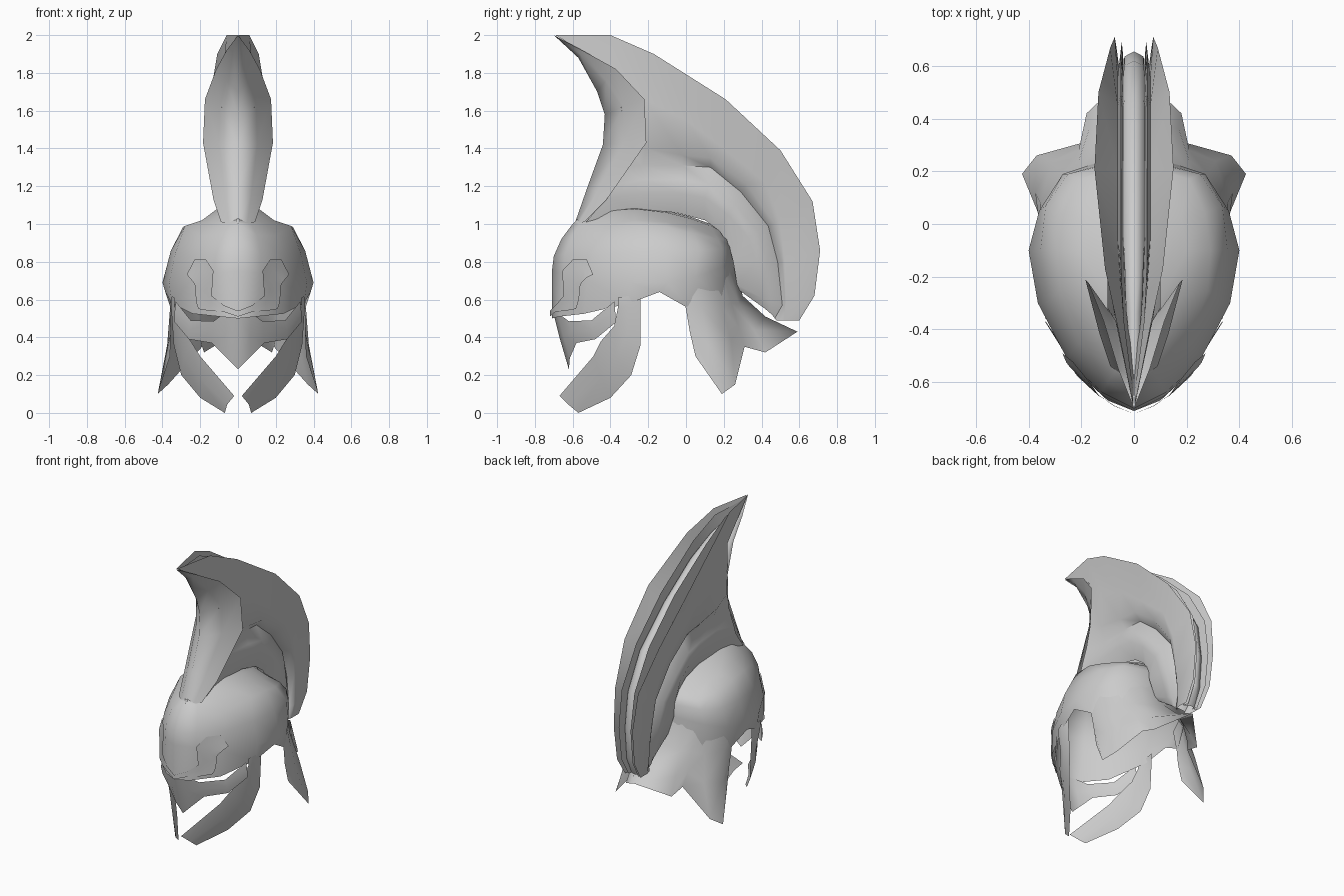
import bpy, bmesh
from mathutils import Vector
from mathutils.bvhtree import BVHTree

steel = bpy.data.materials.new("grey_steel")
steel.diffuse_color = (0.6, 0.6, 0.6, 1)


def loft(name, rails, ref=(0, -0.1, 0.65), angle=0.9):
    """Skin a strip of quads between rails of equal length, mirrored across x."""
    rails = [[Vector(p) for p in r] for r in rails]
    ref = Vector(ref)
    bm = bmesh.new()
    rows = [[bm.verts.new(p) for p in r] for r in rails]
    for a, b in zip(rows, rows[1:]):
        for i in range(len(a) - 1):
            bm.faces.new((a[i], a[i + 1], b[i + 1], b[i]))
    bmesh.ops.remove_doubles(bm, verts=bm.verts, dist=0.0005)
    bm.normal_update()
    # turn the skin so it faces away from the helmet's middle
    if sum(f.normal.dot(f.calc_center_median() - ref) * f.calc_area() for f in bm.faces) < 0:
        bmesh.ops.reverse_faces(bm, faces=bm.faces)
    mesh = bpy.data.meshes.new(name)
    bm.to_mesh(mesh)
    bm.free()
    mesh.materials.append(steel)
    obj = bpy.data.objects.new(name, mesh)
    bpy.context.collection.objects.link(obj)
    bpy.ops.object.select_all(action='DESELECT')
    obj.select_set(True)
    bpy.context.view_layer.objects.active = obj
    bpy.ops.object.shade_smooth_by_angle(angle=angle)
    mirror = obj.modifiers.new("mirror", 'MIRROR')
    mirror.merge_threshold = 0.002
    return obj


def mix(a, b, t):
    return [Vector(p).lerp(Vector(q), t) for p, q in zip(a, b)]


# Skull: rails run front to back, from the crown down to the rim
crown = [(.01, -.58, 1.02), (.03, -.5, 1.05), (.08, -.4, 1.07), (.11, -.27, 1.08),
         (.11, -.1, 1.06), (.09, .02, 1.03), (.06, .13, .99), (0, .22, .95)]
upper = [(0, -.6, 1.0), (.07, -.56, 1.0), (.15, -.42, 1.0), (.19, -.27, 1.02),
         (.2, -.1, 1.01), (.18, .02, .99), (.13, .15, .95), (0, .23, .93)]
shoulder = [(0, -.66, .92), (.1, -.6, .94), (.21, -.45, .94), (.28, -.25, .99),
            (.29, -.1, .985), (.27, .04, .95), (.21, .17, .92), (0, .24, .92)]
temple = [(0, -.7, .83), (.12, -.64, .84), (.24, -.49, .83), (.33, -.3, .85),
          (.355, -.1, .86), (.335, .07, .86), (.25, .19, .87), (0, .25, .88)]
widest = [(0, -.71, .75), (.12, -.65, .74), (.25, -.52, .7), (.365, -.3, .69),
          (.4, -.1, .69), (.36, .05, .72), (.27, .19, .77), (0, .26, .8)]
rim = [(0, -.71, .5), (.1, -.67, .51), (.24, -.54, .525), (.35, -.3, .58),
       (.385, -.14, .64), (.355, .02, .55), (.26, .19, .6), (0, .28, .66)]
ridge = [(0, y, z + .01) for x, y, z in crown]
skull = loft("skull", [ridge, crown, upper, shoulder, temple, widest, rim])

# Brow guard: thin plate laid over the skull, given as (x, z)
tree = BVHTree.FromPolygons([v.co for v in skull.data.vertices],
                            [p.vertices for p in skull.data.polygons])


def on_skull(x, z):
    hit, n, _, _ = tree.ray_cast(Vector((x + .001, -2, z)), Vector((0, 1, 0)))
    if hit is None:
        hit, n, _, _ = tree.find_nearest(Vector((x, -.7, z)))
    if n.y > 0:
        n = -n
    p = hit + n * .012
    return (x if x == 0 else p.x, p.y, p.z)


brow_top = [(0, .54), (.07, .57), (.13, .62), (.12, .75), (.16, .81), (.22, .81), (.26, .73)]
brow_low = [(0, .51), (.07, .535), (.14, .54), (.2, .55), (.21, .58), (.215, .62), (.21, .67)]
loft("brow_guard", [[on_skull(a[0] + (b[0] - a[0]) * t / 4, a[1] + (b[1] - a[1]) * t / 4)
                     for a, b in zip(brow_top, brow_low)] for t in range(5)])

# Face mask with a pointed nose guard and a strip under the eye opening
mask_top = [(0, -.705, .54), (.07, -.68, .53), (.13, -.62, .485), (.25, -.5, .49), (.33, -.38, .59)]
mask_mid = [(0, -.67, .4), (.065, -.65, .41), (.135, -.605, .43), (.26, -.495, .44), (.335, -.375, .54)]
mask_low = [(0, -.62, .23), (.06, -.615, .29), (.14, -.58, .37), (.26, -.48, .39), (.335, -.37, .48)]
loft("face_mask", [mask_top, mask_mid, mask_low])

# Curved cheek guards
cheek_front = [(.335, -.36, .61), (.335, -.36, .56), (.3, -.38, .46), (.25, -.45, .38),
               (.2, -.49, .3), (.02, -.67, .09)]
cheek_back = [(.35, -.24, .63), (.35, -.24, .57), (.34, -.24, .36), (.3, -.29, .2),
              (.2, -.4, .08), (.07, -.57, 0)]
cheek_mid = [p + Vector((.012, -.004, 0)) for p in mix(cheek_front, cheek_back, .5)]
loft("cheek_guard", [cheek_front, cheek_mid, cheek_back])

# Neck guard flaring into side spikes and a rear point
neck_top = [(.355, -.03, .7), (.335, .05, .74), (.27, .15, .75), (.22, .19, .76),
            (.13, .225, .77), (0, .26, .8)]
neck_mid = [(.36, 0, .55), (.355, .08, .56), (.28, .19, .56), (.21, .24, .58),
            (.15, .28, .58), (0, .3, .62)]
neck_low = [(.355, .02, .43), (.375, .12, .36), (.31, .24, .38), (.21, .28, .45),
            (.17, .36, .44), (0, .42, .51)]
neck_edge = [(.36, .05, .3), (.425, .19, .1), (.37, .26, .15), (.19, .31, .35),
             (.18, .42, .32), (0, .59, .43)]
loft("neck_guard", [neck_top, neck_mid, neck_low, neck_edge])

# Front plume: a folded leaf that sweeps forward to a point
plume_centre = [(0, -.59, 1.0), (0, -.52, 1.2), (0, -.44, 1.42), (0, -.43, 1.58),
                (0, -.47, 1.7), (0, -.57, 1.88), (0, -.7, 2)]
plume_edge = [(.09, -.54, 1.01), (.13, -.42, 1.13), (.185, -.21, 1.43), (.175, -.22, 1.66),
              (.115, -.37, 1.82), (.06, -.55, 1.92), (0, -.7, 2)]
plume_mid = [p + Vector((.1, -.06, 0)) * p.x for p in mix(plume_centre, plume_edge, .5)]
loft("front_plume", [plume_centre, plume_mid, plume_edge], ref=(0, 0, 1.5))

# Crest: rails run from the front tip over the top and down the back
outer = [(.003, -.69, 2), (.06, -.4, 2), (.11, -.17, 1.9), (.15, .21, 1.66), (.135, .5, 1.39),
         (.09, .67, 1.12), (.073, .71, .86), (.068, .68, .62), (.06, .6, .49)]
crease = [(.07, -.37, 1.8), (.095, -.22, 1.66), (.105, 0, 1.55), (.115, .2, 1.4), (.11, .42, 1.22),
          (.095, .5, 1.02), (.09, .525, .8), (.08, .53, .6), (.06, .52, .49)]
# the sheet's lower border, the hollow under it, the swollen core and the seam on the skull
lip = [(.1, -.32, 1.46), (.1, -.21, 1.4), (.1, -.02, 1.365), (.105, .13, 1.35), (.1, .32, 1.21),
       (.09, .47, 1.0), (.085, .51, .8), (.07, .525, .58), (.05, .48, .49)]
hollow = [(.1, -.36, 1.3), (.055, -.23, 1.31), (.055, -.02, 1.31), (.055, .13, 1.3),
          (.055, .29, 1.17), (.045, .435, .99), (.045, .485, .8), (.045, .51, .57), (.03, .47, .5)]
core = [(.1, -.4, 1.2), (.085, -.235, 1.235), (.1, -.02, 1.235), (.105, .12, 1.21),
        (.105, .26, 1.1), (.095, .385, .96), (.085, .425, .8), (.06, .45, .59), (.04, .455, .52)]
core_low = [(.1, -.42, 1.14), (.09, -.24, 1.16), (.105, -.02, 1.16), (.11, .1, 1.14),
            (.11, .22, 1.05), (.1, .33, .93), (.09, .37, .8), (.06, .4, .61), (.035, .42, .55)]
seam = [(.08, -.53, 1.01), (.08, -.26, 1.08), (.07, -.05, 1.06), (.07, .1, 1.02), (.07, .18, .96),
        (.07, .23, .88), (.08, .25, .8), (.05, .27, .68), (.03, .28, .65)]


def inner_fin(width, limit, depth):
    """Rail between the outer sheets: share of the half width, its limit, depth below the rim."""
    return [(min(o[0] * width, limit), p.y, p.z) for o, p in zip(outer, mix(outer, crease, depth))]


fins = [inner_fin(0, 0, .3), inner_fin(.5, .037, .4), inner_fin(.55, .041, .65),
        inner_fin(.64, .05, .1), inner_fin(.8, .062, .65)]
loft("crest", fins + [outer, crease, lip, hollow, core, core_low, seam], ref=(0, 0, .9), angle=1.1)
